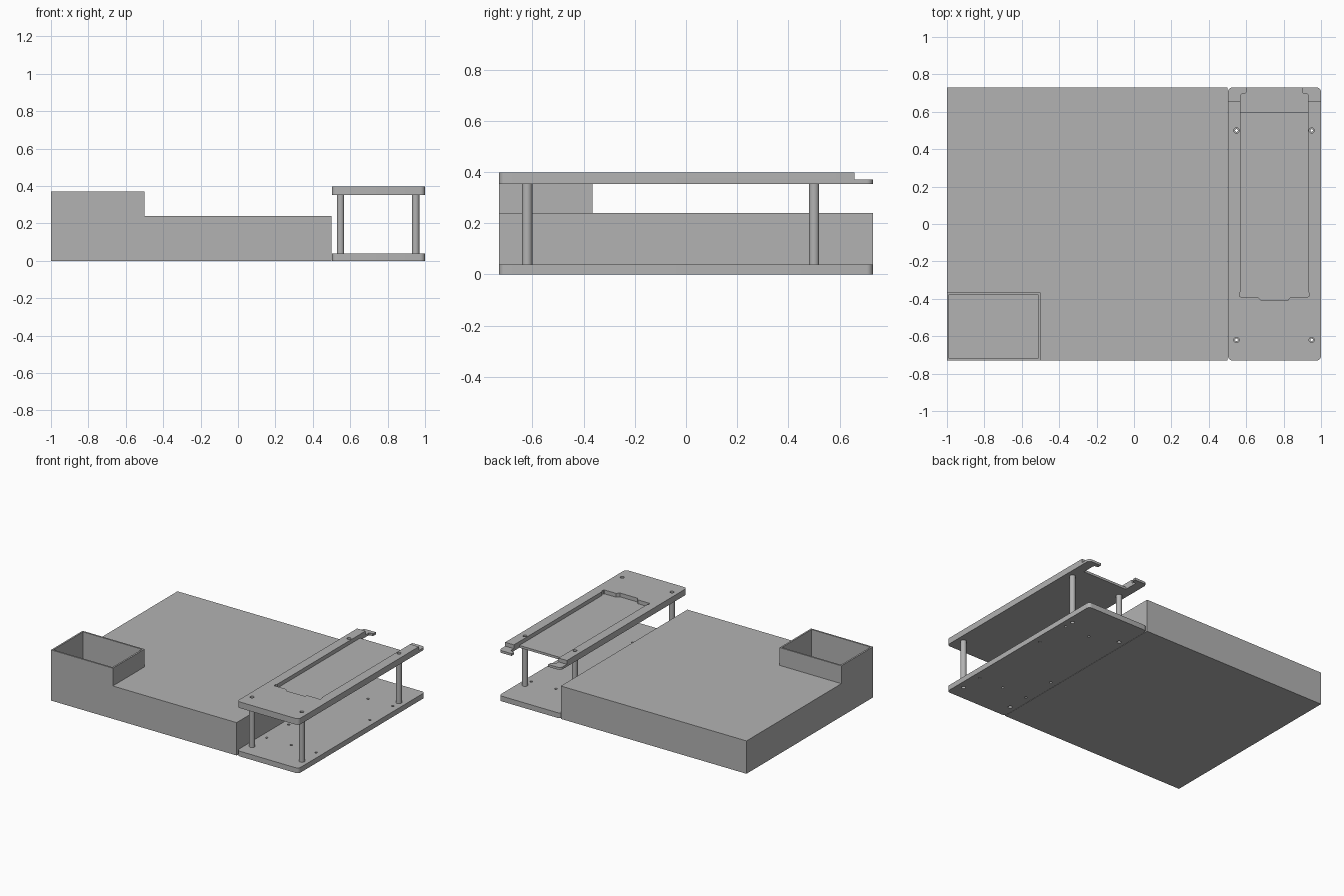
import bpy, bmesh, math

cube = bpy.data.objects.get("Cube")
if cube:
    bpy.data.objects.remove(cube, do_unlink=True)

# One plain grey for everything
grey = bpy.data.materials.new("plain_grey")
grey.use_nodes = True
grey.diffuse_color = (0.45, 0.45, 0.45, 1)
grey.node_tree.nodes["Principled BSDF"].inputs["Base Color"].default_value = grey.diffuse_color


def prism(name, outline, z0, z1):
    """Extrude a flat outline from z0 to z1."""
    bm = bmesh.new()
    face = bm.faces.new([bm.verts.new((x, y, z0)) for x, y in outline])
    top = bmesh.ops.extrude_face_region(bm, geom=[face])["geom"]
    for v in top:
        if isinstance(v, bmesh.types.BMVert):
            v.co.z = z1
    bmesh.ops.recalc_face_normals(bm, faces=bm.faces)
    mesh = bpy.data.meshes.new(name)
    bm.to_mesh(mesh)
    bm.free()
    mesh.materials.append(grey)
    obj = bpy.data.objects.new(name, mesh)
    bpy.context.collection.objects.link(obj)
    return obj


def rect(x0, x1, y0, y1):
    return [(x0, y0), (x1, y0), (x1, y1), (x0, y1)]


def rounded_rect(x0, x1, y0, y1, r, steps=6):
    corners = [(x1 - r, y1 - r), (x0 + r, y1 - r), (x0 + r, y0 + r), (x1 - r, y0 + r)]
    return [(cx + r * math.cos(math.pi / 2 * (i + k / steps)),
             cy + r * math.sin(math.pi / 2 * (i + k / steps)))
            for i, (cx, cy) in enumerate(corners) for k in range(steps + 1)]


def circle(x, y, r, n=24):
    return [(x + r * math.cos(math.tau * k / n), y + r * math.sin(math.tau * k / n))
            for k in range(n)]


def mirrored(half, cx):
    """Complete an outline whose right half is given from bottom to top."""
    return half + [(2 * cx - x, y) for x, y in reversed(half)]


def cut(obj, cutters):
    for c in cutters:
        mod = obj.modifiers.new("cut", 'BOOLEAN')
        mod.operation, mod.solver, mod.object = 'DIFFERENCE', 'EXACT', c
    bpy.context.view_layer.update()
    result = obj.evaluated_get(bpy.context.evaluated_depsgraph_get())
    mesh = bpy.data.meshes.new_from_object(result)
    obj.modifiers.clear()
    obj.data = mesh
    for c in cutters:
        bpy.data.objects.remove(c, do_unlink=True)


def smooth(obj):
    bpy.ops.object.select_all(action='DESELECT')
    obj.select_set(True)
    bpy.context.view_layer.objects.active = obj
    bpy.ops.object.shade_smooth_by_angle(angle=math.radians(30))


DEPTH = 0.73
PLATE = rounded_rect(0.502, 1.0, -DEPTH, DEPTH, 0.025)
MID = 0.75
LEDGE = 0.37
POSTS = [(x, y) for x in (0.548, 0.95) for y in (-0.62, 0.50)]

# Main case with a raised open bin in its front corner
case_outline = [(-1, -DEPTH), (0.5, -DEPTH), (0.5, DEPTH), (-1, DEPTH)]
case = prism("case_body", case_outline, 0, 0.37)
cut(case, [
    prism("cutter", [(-0.5, -1), (0.6, -1), (0.6, 1), (-1.1, 1),
                     (-1.1, -0.365), (-0.5, -0.365)], 0.24, 0.5),
    prism("cutter", rect(-0.988, -0.512, -DEPTH + 0.012, -0.377), 0.02, 0.5)])

# Lower plate with post holes and small mounting holes
lower = prism("lower_plate", PLATE, 0, 0.038)
small_holes = [(0.55, -0.455), (0.75, -0.455), (0.95, -0.455), (0.55, -0.2),
               (0.95, 0.165), (0.75, 0.43), (0.95, 0.43)]
cut(lower, [prism("cutter", circle(x, y, r), -0.1, 0.1)
            for holes, r in ((POSTS, 0.014), (small_holes, 0.009)) for x, y in holes])
smooth(lower)

# Upper plate: shallow pocket, open back notch and thin hooked tabs
upper = prism("upper_plate", PLATE, 0.353, 0.398)
pocket = mirrored([(0.82, -0.41), (0.838, -0.39), (0.93, -0.39), (0.937, -0.385),
                   (0.937, -0.37), (0.93, -0.36), (0.93, 0.61)], MID)
notch = mirrored([(0.93, 0.595), (0.93, 0.69), (0.922, 0.698), (0.904, 0.698),
                  (0.898, 0.705), (0.898, 0.8)], MID)
cut(upper, [prism("cutter", pocket, LEDGE, 0.5),
            prism("cutter", notch, 0.3, 0.5),
            prism("cutter", rect(0.4, 1.1, 0.658, 0.8), LEDGE, 0.5)]
    + [prism("cutter", circle(x, y, 0.014), 0.3, 0.5) for x, y in POSTS])
smooth(upper)

# Hollow posts between the plates
for i, (x, y) in enumerate(POSTS):
    post = prism(f"post_{i + 1}", circle(x, y, 0.02), 0.038, 0.353)
    cut(post, [prism("cutter", circle(x, y, 0.007), 0, 0.5)])
    smooth(post)
